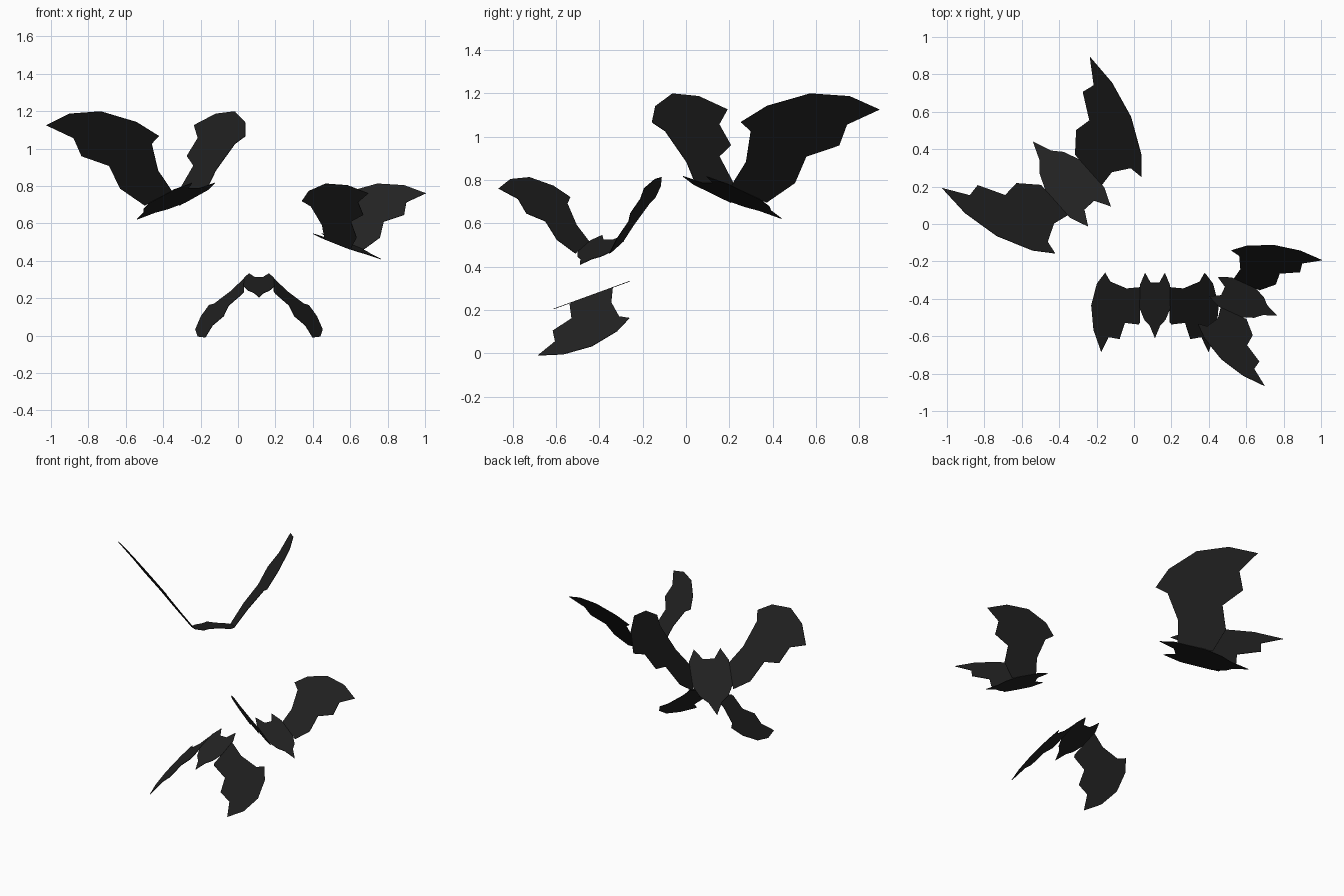
import bpy, bmesh, math
from mathutils import Matrix, Vector

cube = bpy.data.objects.get("Cube")
if cube:
    bpy.data.objects.remove(cube, do_unlink=True)

black = bpy.data.materials.new("matte_black")
black.use_nodes = True
black.diffuse_color = (0.016, 0.016, 0.016, 1)
black.node_tree.nodes["Principled BSDF"].inputs["Base Color"].default_value = black.diffuse_color
black.roughness = 1.0
black.node_tree.nodes["Principled BSDF"].inputs["Roughness"].default_value = 1.0

# Half outline of the body, from between the ears round to the tail tip
HALF_BODY = [(.023, .155), (.053, .212), (.08, .143), (.082, .01),
             (.057, -.055), (.027, -.09)]
TAIL = (0, -.161)

# Wing outline measured from the shoulder: (outward, forward)
WING = [(.095, -.01), (.21, .002), (.245, .044), (.302, -.03), (.342, -.164),
        (.326, -.3), (.272, -.412), (.221, -.316), (.144, -.309),
        (.107, -.208), (.01, -.194)]
HINGE_X, SHOULDER_Y = .08, .11


def make_sheet(name, points, matrix):
    """A thin flat sheet from an outline."""
    bm = bmesh.new()
    face = bm.faces.new([bm.verts.new(p) for p in points])
    face.normal_update()
    if face.normal.z < 0:
        face.normal_flip()
    bm.transform(matrix)
    bmesh.ops.triangulate(bm, faces=bm.faces[:])
    mesh = bpy.data.meshes.new(name)
    bm.to_mesh(mesh)
    bm.free()
    mesh.materials.append(black)
    obj = bpy.data.objects.new(name, mesh)
    bpy.context.collection.objects.link(obj)
    thick = obj.modifiers.new("thickness", 'SOLIDIFY')
    thick.thickness = .003
    thick.offset = 0


def make_bat(name, origin, heading, size, flap, sweep, rear_hinge):
    """Body and two wings; flap lifts the wings, sweep swings them forward."""
    place = (Matrix.Translation(origin)
             @ Matrix.Rotation(math.radians(heading), 4, 'Z')
             @ Matrix.Rotation(math.radians(20), 4, 'X')
             @ Matrix.Scale(size, 4))

    # Body with ears and pointed tail
    body = HALF_BODY + [TAIL] + [(-x, y) for x, y in reversed(HALF_BODY)]
    make_sheet(name + "_body", [(x, y, 0) for x, y in body], place)

    # Wings hinged along the sides of the body
    swing = Matrix.Rotation(math.radians(sweep), 2)
    outline = [swing @ Vector(p) + Vector((0, SHOULDER_Y)) for p in WING]
    outline = [Vector((0, .13))] + outline + [Vector((0, rear_hinge))]
    c, s = math.cos(math.radians(flap)), math.sin(math.radians(flap))
    for side, label in ((-1, "left"), (1, "right")):
        points = [(side * (HINGE_X + p.x * c), p.y, p.x * s) for p in outline]
        make_sheet(f"{name}_{label}_wing", points, place)


make_bat("low_bat", (.112, -.46, .26), 0, 1.0, -40.5, 0, -.07)
make_bat("middle_bat", (.618, -.423, .468), 65.5, 1.07, 52, 27.3, -.02)
make_bat("high_bat", (-.387, .268, .706), -138.4, 1.53, 52, 27.3, -.02)
